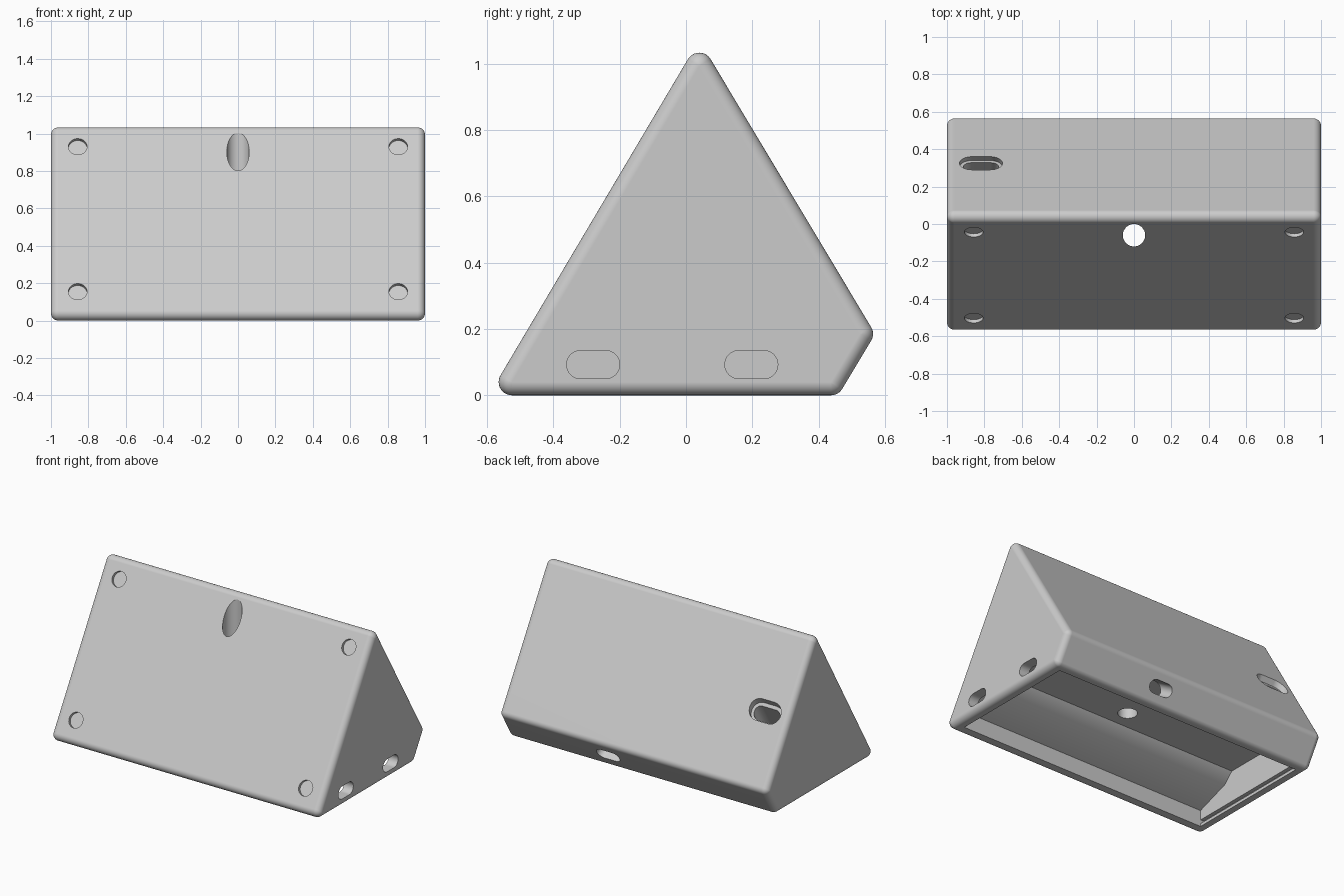
import bpy, bmesh, math
from mathutils import Vector, Matrix

cube = bpy.data.objects.get("Cube")
if cube:
    bpy.data.objects.remove(cube, do_unlink=True)

grey = bpy.data.materials.new("light_grey")
grey.use_nodes = True
colour = (0.6, 0.6, 0.6, 1)
grey.diffuse_color = colour
grey.node_tree.nodes["Principled BSDF"].inputs["Base Color"].default_value = colour

R = 0.04                                     # edge rounding
PROFILE = [(-0.525, R), (0.04, 0.993), (0.524, 0.185), (0.437, R)]
X = Vector((1, 0, 0))
Y = Vector((0, 1, 0))
Z = Vector((0, 0, 1))


def make_object(name, bm):
    bmesh.ops.recalc_face_normals(bm, faces=bm.faces[:])
    mesh = bpy.data.meshes.new(name)
    bm.to_mesh(mesh)
    bm.free()
    mesh.materials.append(grey)
    obj = bpy.data.objects.new(name, mesh)
    bpy.context.collection.objects.link(obj)
    return obj


def side_frame(i):
    """Middle, slope direction and outward normal of one side of the wedge."""
    a, b = [Vector((0, y, z)) for y, z in (PROFILE[i], PROFILE[i + 1])]
    along = (b - a).normalized()
    normal = Vector((0, -along.z, along.y))
    return (a + b) / 2 + normal * R, along, normal


def prism(points, sweep):
    bm = bmesh.new()
    base = bm.faces.new([bm.verts.new(p) for p in points])
    top = bmesh.ops.extrude_face_region(bm, geom=[base])
    verts = [g for g in top["geom"] if isinstance(g, bmesh.types.BMVert)]
    bmesh.ops.translate(bm, verts=verts, vec=sweep)
    return make_object("cutter", bm)


def cut(cutter):
    mod = body.modifiers.new("cut", "BOOLEAN")
    mod.operation = "DIFFERENCE"
    mod.solver = "EXACT"
    mod.object = cutter
    bpy.ops.object.modifier_apply(modifier=mod.name)
    bpy.data.objects.remove(cutter, do_unlink=True)


def cut_slot(centre, u, v, length, width, direction, depth, lead=0.06):
    """Rounded slot (round hole when length equals width) swept inwards."""
    r, half, n = width / 2, (length - width) / 2, 16
    points = []
    for side in (1, -1):
        for k in range(n + (half > 0)):
            t = math.pi * (k / n - 0.5)
            points.append(centre - direction * lead
                          + u * side * (half + r * math.cos(t))
                          + v * side * r * math.sin(t))
    cut(prism(points, direction * (depth + lead)))


def cut_box(x0, x1, y0, y1, z0, z1):
    cut(prism([Vector((x0, y, z)) for y, z in
               ((y0, z0), (y1, z0), (y1, z1), (y0, z1))], X * (x1 - x0)))


# Rounded wedge body: hull around a ball at every corner
bm = bmesh.new()
for sx in (-1, 1):
    for y, z in PROFILE:
        place = Matrix.Translation((sx * (1 - R), y, z)) @ Matrix.Rotation(math.pi / 2, 4, "Y")
        bmesh.ops.create_uvsphere(bm, u_segments=32, v_segments=16, radius=R, matrix=place)
hull = bmesh.ops.convex_hull(bm, input=bm.verts[:])
bmesh.ops.delete(bm, geom=[v for v in set(hull["geom_interior"] + hull["geom_unused"])
                           if isinstance(v, bmesh.types.BMVert)], context="VERTS")
bmesh.ops.dissolve_limit(bm, angle_limit=0.004, verts=bm.verts[:], edges=bm.edges[:])
body = make_object("wedge_body", bm)
bpy.context.view_layer.objects.active = body
body.select_set(True)

front, front_up, front_out = side_frame(0)
back, back_down, back_out = side_frame(1)
lower, lower_down, lower_out = side_frame(2)

# Stepped cavity open at the bottom
section = [(-0.484, -0.1), (-0.484, 0.11), (-0.255, 0.19), (-0.19, 0.255),
           (0.41, 0.255), (0.41, -0.1)]
cut(prism([Vector((-0.93, y, z)) for y, z in section], X * 1.86))

# Cover grooves at both ends of the opening
for sx in (-1, 1):
    cut_box(sx * 0.9, sx * 0.955, -0.484, 0.41, 0.02, 0.045)

# Shallow round recesses in the front face
for sx in (-1, 1):
    for z in (0.93, 0.155):
        p = front + front_up * ((z - front.z) / front_up.z) + X * sx * 0.857
        cut_slot(p, X, front_up, 0.1, 0.1, -front_out, 0.02)

# Upright round hole from the front face into the cavity
cut_slot(Vector((0, -0.06, 1.1)), X, Y, 0.12, 0.12, -Z, 0.9)

# Two cable slots in the right end
for y in (-0.28, 0.197):
    cut_slot(Vector((1, y, 0.0925)), Y, Z, 0.16, 0.085, -X, 0.1)

# Cable slot in the lower back face
cut_slot(lower + X * 0.22, X, lower_down, 0.17, 0.085, -lower_out, 0.15)

# Stepped port in the back face with a sloping channel into the cavity
port = back + back_down * ((0.325 - back.y) / back_down.y) - X * 0.818
cut_slot(port, X, back_down, 0.23, 0.137, -front_up, 0.04)
cut_slot(port, X, back_down, 0.19, 0.09, -front_up, 0.48)

# Smooth rounded edges, flat large faces
bpy.ops.object.shade_smooth_by_angle(angle=math.radians(30))
weighted = body.modifiers.new("flat_faces", "WEIGHTED_NORMAL")
weighted.keep_sharp = True
